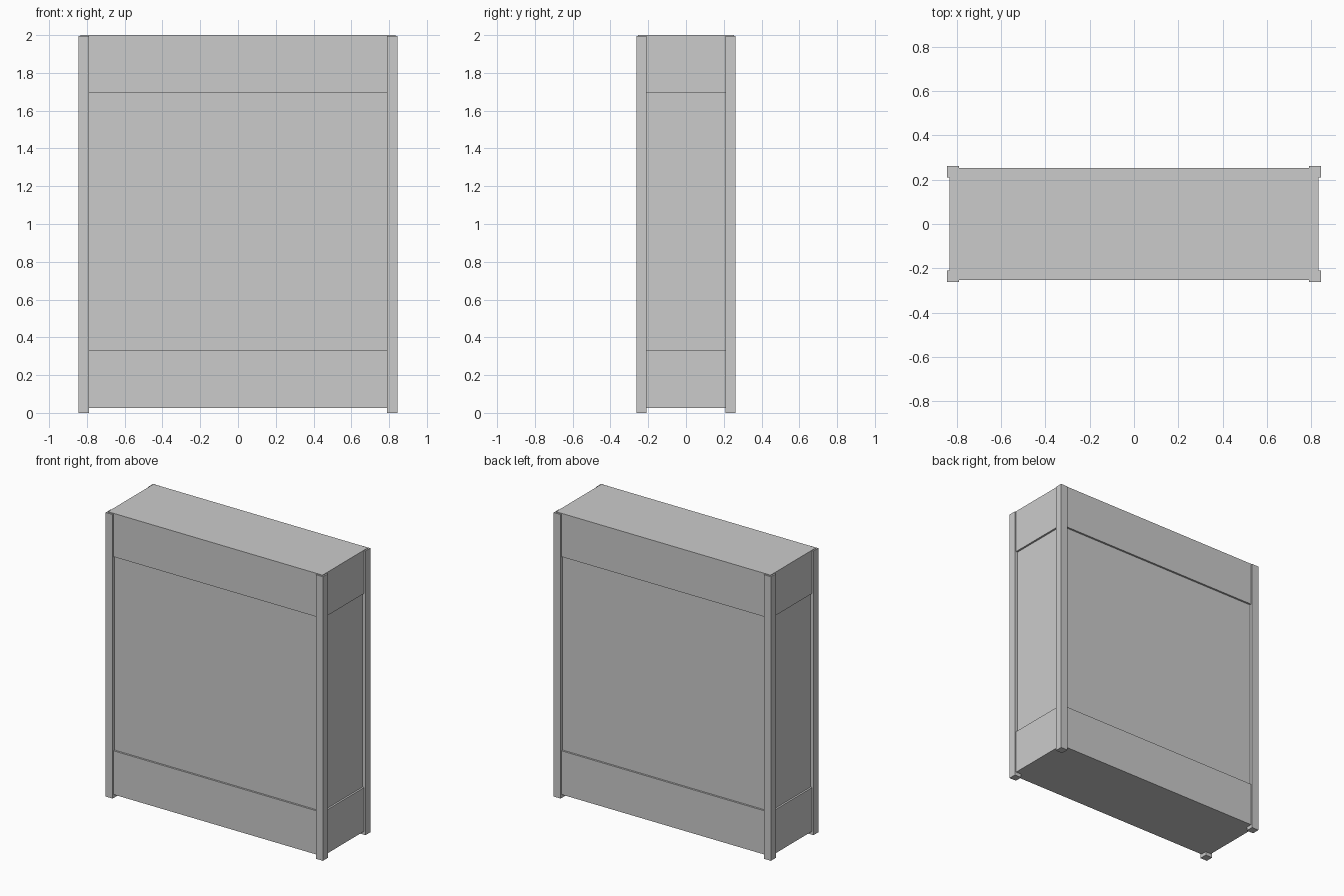
import bpy

if "Cube" in bpy.data.objects:
    bpy.data.objects.remove(bpy.data.objects["Cube"])


def box(name, x, y, z):
    """Box spanning the given (low, high) range on each axis."""
    mesh = bpy.data.meshes.new(name)
    verts = [(a, b, c) for a in x for b in y for c in z]
    faces = [(0, 1, 3, 2), (4, 6, 7, 5), (0, 4, 5, 1),
             (2, 3, 7, 6), (0, 2, 6, 4), (1, 5, 7, 3)]
    mesh.from_pydata(verts, [], faces)
    mesh.update()
    obj = bpy.data.objects.new(name, mesh)
    bpy.context.collection.objects.link(obj)
    return obj


HX, HY = 0.844, 0.263      # outer half sizes, at the posts
POST = 0.054               # post thickness
RAIL_IN, PANEL_IN = 0.01, 0.023   # setbacks from the post faces


def block(name, inset, z):
    return box(name, (inset - HX, HX - inset), (inset - HY, HY - inset), z)


# Bands around the top and bottom of the cabinet
block("bottom_band", RAIL_IN, (0.025, 0.332))
block("top_band", RAIL_IN, (1.695, 2.0))

# Recessed panels between the bands
block("recessed_panels", PANEL_IN, (0.332, 1.695))

# Four corner posts, reaching the floor as short feet
for sx, side in ((-1, "left"), (1, "right")):
    for sy, end in ((-1, "front"), (1, "back")):
        xs = sorted((sx * HX, sx * (HX - POST)))
        ys = sorted((sy * HY, sy * (HY - POST)))
        box(f"corner_post_{end}_{side}", xs, ys, (0.0, 1.995))
